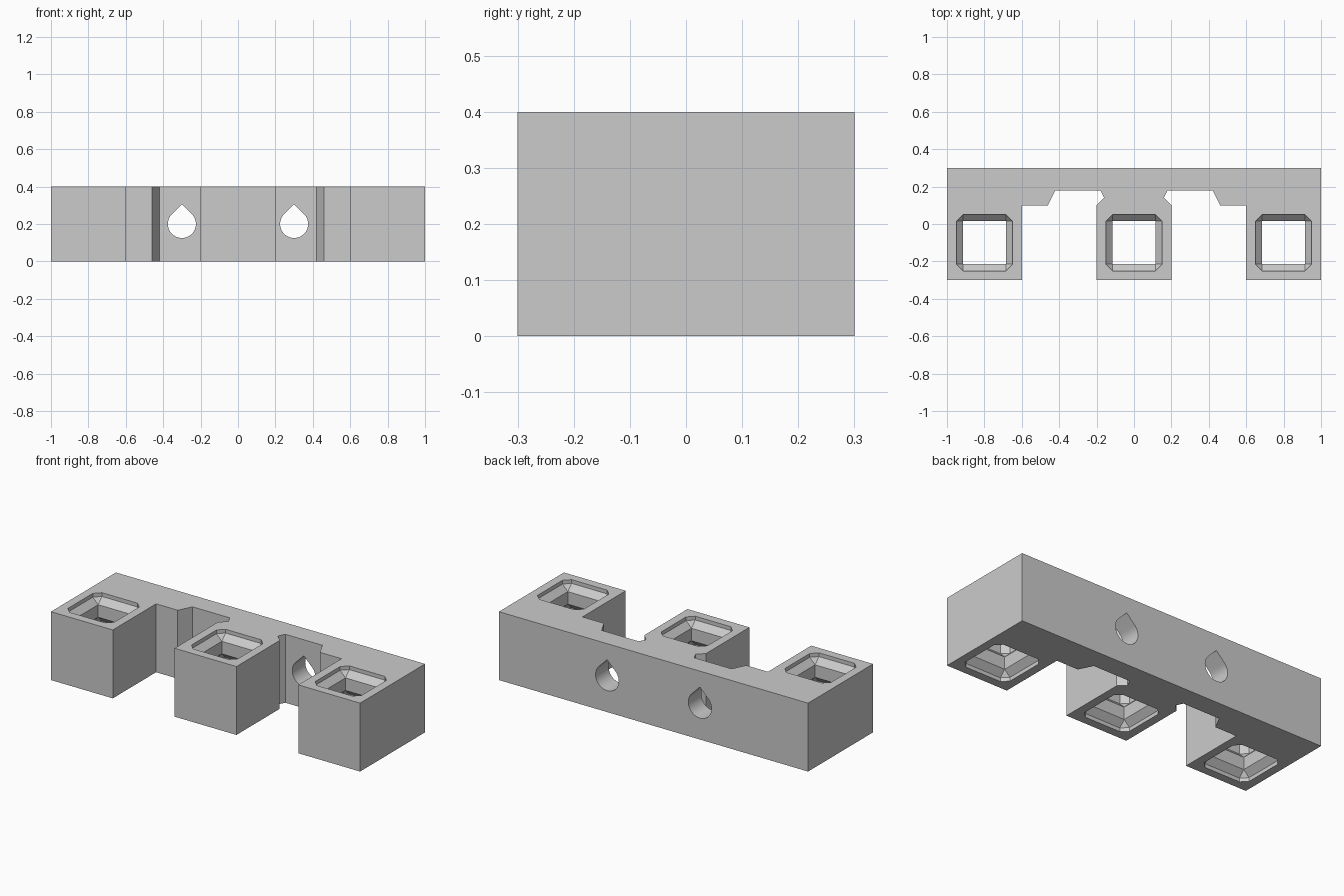
import bpy, bmesh, math
from mathutils import Vector

cube = bpy.data.objects.get("Cube")
if cube:
    bpy.data.objects.remove(cube, do_unlink=True)

HEIGHT = 0.4
grey = bpy.data.materials.new("plain_grey")
grey.use_nodes = True
grey.diffuse_color = (0.6, 0.6, 0.6, 1)
grey.node_tree.nodes["Principled BSDF"].inputs["Base Color"].default_value = (0.6, 0.6, 0.6, 1)


def finish(name, bm):
    bmesh.ops.remove_doubles(bm, verts=bm.verts, dist=1e-5)
    bmesh.ops.recalc_face_normals(bm, faces=bm.faces)
    mesh = bpy.data.meshes.new(name)
    bm.to_mesh(mesh)
    bm.free()
    mesh.materials.append(grey)
    obj = bpy.data.objects.new(name, mesh)
    bpy.context.collection.objects.link(obj)
    return obj


def prism(name, points, direction):
    """Extrude a closed outline along a direction."""
    bm = bmesh.new()
    face = bm.faces.new([bm.verts.new(p) for p in points])
    ext = bmesh.ops.extrude_face_region(bm, geom=[face])
    moved = [v for v in ext["geom"] if isinstance(v, bmesh.types.BMVert)]
    bmesh.ops.translate(bm, verts=moved, vec=Vector(direction))
    return finish(name, bm)


def ring(half, cut):
    """Square outline with chamfered corners."""
    a, b = half, half - cut
    return [(a, -b), (a, b), (b, a), (-b, a), (-a, b), (-a, -b), (-b, -a), (b, -a)]


def pocket(name, x, y):
    """Through pocket: chamfered mouths, square necks, wider middle."""
    wide, neck, cut = 0.15, 0.115, 0.035
    lower = [(-0.03, wide), (0.022, wide), (0.057, neck), (0.13, neck), (0.165, wide)]
    levels = lower + [(HEIGHT - z, h) for z, h in reversed(lower)]
    bm = bmesh.new()
    rings = []
    for z, half in levels:
        c = cut if half == wide else 0
        rings.append([bm.verts.new((x + px, y + py, z)) for px, py in ring(half, c)])
    for lo, hi in zip(rings, rings[1:]):
        for i in range(8):
            j = (i + 1) % 8
            bm.faces.new((lo[i], lo[j], hi[j], hi[i]))
    bm.faces.new(rings[0][::-1])
    bm.faces.new(rings[-1])
    return finish(name, bm)


def teardrop(name, x, z, radius):
    """Round hole with a pointed roof, running front to back."""
    pts = [(x, 0, z + radius * math.sqrt(2))]
    steps = 36
    for i in range(steps + 1):
        a = math.radians(135 + 270 * i / steps)
        pts.append((x + radius * math.cos(a), 0, z + radius * math.sin(a)))
    return prism(name, pts, (0, 0.5, 0))


# Comb-shaped body: back rail with three blocks and two notched gaps
half = [(0.2, -0.3), (0.2, 0.1), (0.16, 0.14), (0.18, 0.18), (0.42, 0.18),
        (0.46, 0.1), (0.6, 0.1), (0.6, -0.3), (1, -0.3), (1, 0.3)]
outline = half + [(-x, y) for x, y in reversed(half)]
body = prism("mounting_rail", [(x, y, 0) for x, y in outline], (0, 0, HEIGHT))

# Cutters for the three pockets and two screw holes
cutters = [pocket("pocket_cutter", x, -0.1) for x in (-0.8, 0, 0.8)]
cutters += [teardrop("screw_hole_cutter", x, 0.2, 0.075) for x in (-0.3, 0.3)]

bpy.ops.object.select_all(action="DESELECT")
body.select_set(True)
bpy.context.view_layer.objects.active = body
for cutter in cutters:
    mod = body.modifiers.new("cut", "BOOLEAN")
    mod.operation = "DIFFERENCE"
    mod.solver = "EXACT"
    mod.object = cutter
    bpy.ops.object.modifier_apply(modifier=mod.name)
    bpy.data.objects.remove(cutter, do_unlink=True)

bpy.ops.object.shade_smooth_by_angle(angle=math.radians(25))
